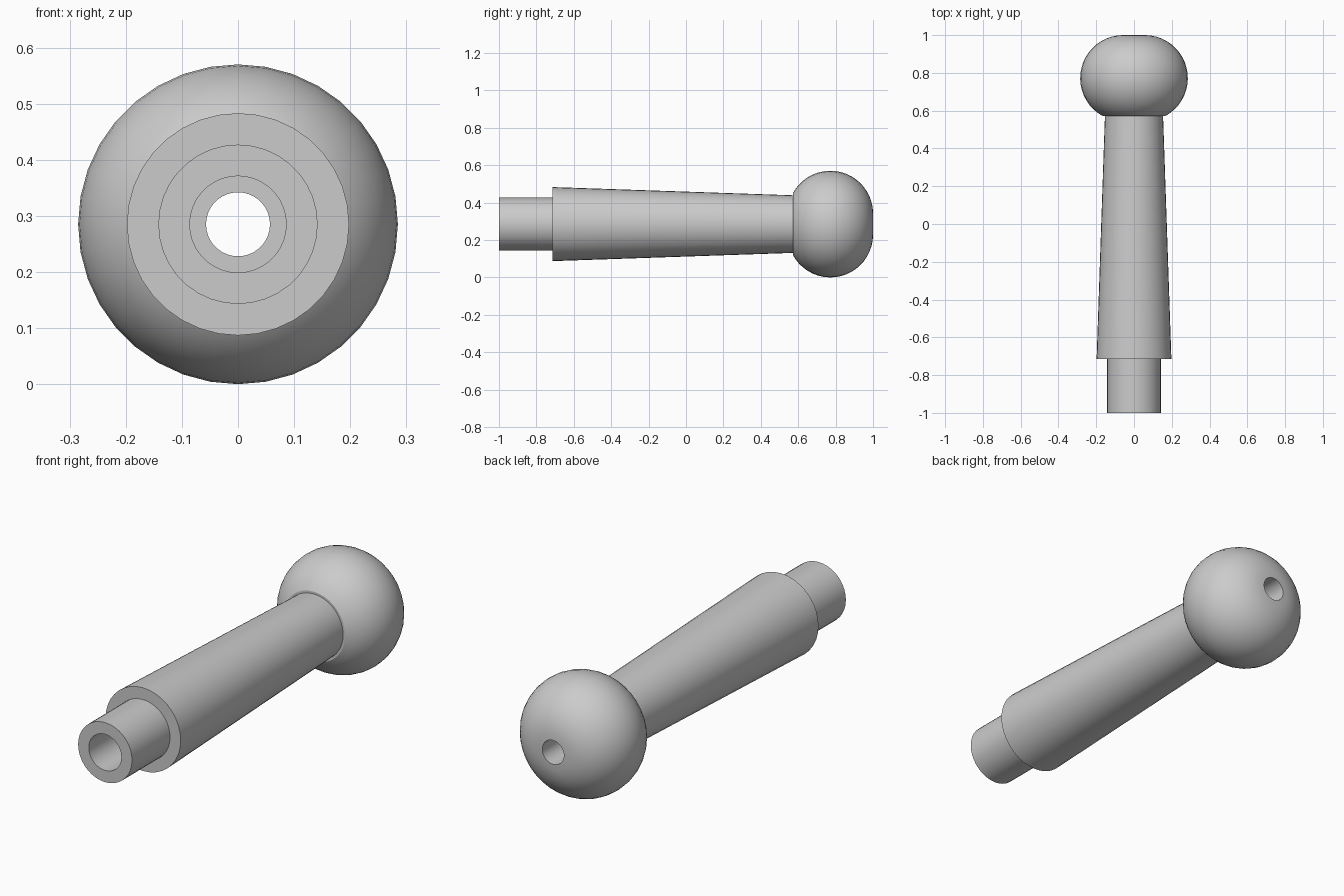
import bpy
import bmesh
import math
from mathutils import Vector, Matrix

cube = bpy.data.objects.get("Cube")
if cube:
    bpy.data.objects.remove(cube, do_unlink=True)

SEGMENTS = 36
KNOB_RADIUS = 0.285
HOLE = 0.057      # narrow through hole
BORE = 0.086      # wider bore at the front end
NECK_Y = 0.571    # where the shaft meets the knob

grey = bpy.data.materials.new("plain grey")
grey.use_nodes = True
colour = (0.6, 0.6, 0.6, 1)
grey.diffuse_color = colour
grey.node_tree.nodes["Principled BSDF"].inputs["Base Color"].default_value = colour


def lathe(name, profile):
    """Turn a closed loop of (radius, y) points around the y axis."""
    bm = bmesh.new()
    verts = [bm.verts.new((0, y, r)) for r, y in profile]
    edges = [bm.edges.new((a, b)) for a, b in zip(verts, verts[1:] + verts[:1])]
    bmesh.ops.spin(bm, geom=verts + edges, cent=(0, 0, 0), axis=(0, 1, 0),
                   angle=math.tau, steps=SEGMENTS, use_duplicate=False)
    bmesh.ops.remove_doubles(bm, verts=bm.verts, dist=0.0005)
    bmesh.ops.recalc_face_normals(bm, faces=bm.faces)
    mesh = bpy.data.meshes.new(name)
    bm.to_mesh(mesh)
    bm.free()
    mesh.materials.append(grey)
    obj = bpy.data.objects.new(name, mesh)
    bpy.context.collection.objects.link(obj)
    obj.location.z = KNOB_RADIUS
    bpy.ops.object.select_all(action='DESELECT')
    obj.select_set(True)
    bpy.context.view_layer.objects.active = obj
    bpy.ops.object.shade_smooth_by_angle(angle=math.radians(30))
    return obj


# Rounded knob: an arc that starts at the neck and ends at the rim of the hole
arc = KNOB_RADIUS - HOLE
start = math.asin((NECK_Y - (1 - arc)) / arc)
steps = 20
knob = []
for i in range(steps + 1):
    a = start + (math.pi / 2 - start) * i / steps
    knob.append((HOLE + arc * math.cos(a), 1 - arc + arc * math.sin(a)))

# Front tenon, shoulder and tapered shaft, then the knob, then back down the bore
outside = [(BORE, -1), (0.142, -1), (0.142, -0.714), (0.198, -0.714), (0.154, NECK_Y)]
inside = [(HOLE, -0.43), (BORE, -0.43)]
lathe("turned_handle", outside + knob + inside)
